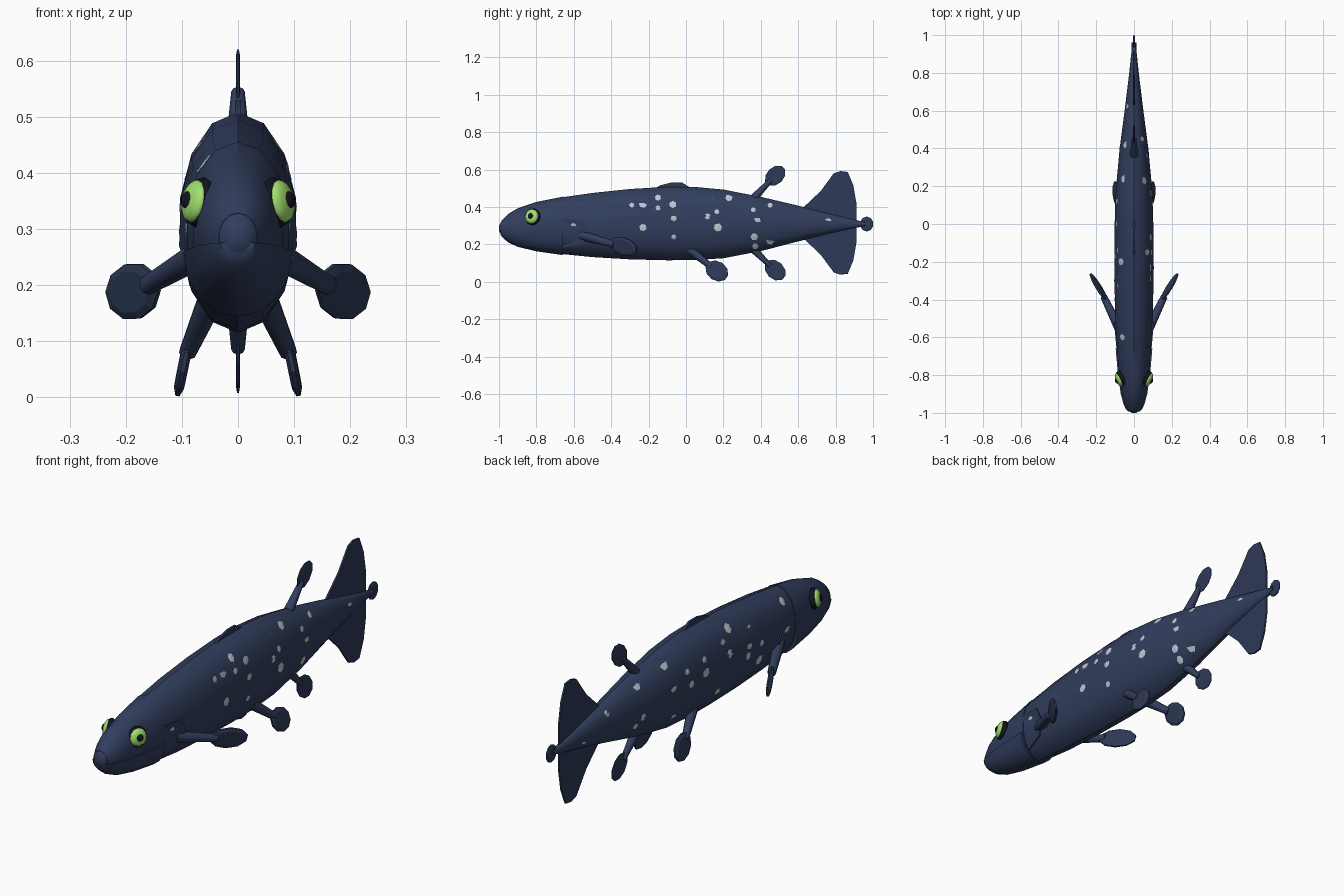
import bpy, bmesh, math
from mathutils import Vector, Matrix
from mathutils.bvhtree import BVHTree

if "Cube" in bpy.data.objects:
    bpy.data.objects.remove(bpy.data.objects["Cube"])


def mat(name, rgb):
    m = bpy.data.materials.new(name)
    m.diffuse_color = (*rgb, 1)
    m.use_nodes = True
    m.node_tree.nodes["Principled BSDF"].inputs["Base Color"].default_value = m.diffuse_color
    return m


SKIN = mat("skin", (0.031, 0.048, 0.11))
FIN = mat("fin", (0.027, 0.041, 0.095))
SPOT = mat("spot", (0.52, 0.57, 0.64))
IRIS = mat("iris", (0.36, 0.75, 0.16))
DARK = mat("dark", (0.006, 0.007, 0.012))


def make(name, bm, m, smooth=None):
    bmesh.ops.recalc_face_normals(bm, faces=bm.faces)
    me = bpy.data.meshes.new(name)
    bm.to_mesh(me)
    bm.free()
    me.materials.append(m)
    ob = bpy.data.objects.new(name, me)
    bpy.context.collection.objects.link(ob)
    if smooth:
        bpy.ops.object.select_all(action='DESELECT')
        ob.select_set(True)
        bpy.context.view_layer.objects.active = ob
        bpy.ops.object.shade_smooth_by_angle(angle=math.radians(smooth))
    return ob


# Body stations: y, top z, bottom z, half width
STATIONS = [(-1.0, .297, .272, .012), (-.985, .328, .245, .034), (-.95, .36, .215, .05),
            (-.9, .39, .192, .063), (-.8, .424, .168, .078), (-.66, .452, .148, .09),
            (-.5, .475, .132, .102), (-.3, .496, .12, .106), (-.1, .508, .115, .106),
            (.05, .507, .116, .104), (.2, .493, .126, .097), (.4, .454, .164, .078),
            (.6, .407, .216, .051), (.8, .357, .265, .026), (.95, .32, .297, .01)]


def station(y):
    for a, b in zip(STATIONS, STATIONS[1:]):
        if a[0] <= y <= b[0]:
            t = (y - a[0]) / (b[0] - a[0])
            return [p + (q - p) * t for p, q in zip(a, b)]
    return STATIONS[-1]


def loft(rings):
    bm = bmesh.new()
    loops = [[bm.verts.new(p) for p in r] for r in rings]
    n = len(loops[0])
    for a, b in zip(loops, loops[1:]):
        for i in range(n):
            bm.faces.new((a[i], a[(i + 1) % n], b[(i + 1) % n], b[i]))
    bm.faces.new(loops[0])
    bm.faces.new(loops[-1])
    return bm


def body_ring(y, grow=0.0, n=14):
    _, top, bot, w = station(y)
    c, h = (top + bot) / 2, (top - bot) / 2 + grow
    return [((w + grow) * math.sin(k * math.tau / n), y, c + h * math.cos(k * math.tau / n))
            for k in range(n)]


# Trunk and head shell
trunk_bm = loft([body_ring(s[0]) for s in STATIONS])
tree = BVHTree.FromBMesh(trunk_bm)
make("trunk", trunk_bm, SKIN, 40)
make("head", loft([body_ring(y, g) for y, g in
                   ((-.985, .001), (-.95, .003), (-.9, .003), (-.8, .003), (-.655, .003))]), SKIN, 40)


# Lower jaw: bottom half of the head, slightly wider to leave a lip line
def jaw_ring(y):
    _, top, bot, w = station(y)
    lip = .276 - .018 * (y + 1) / .35
    ring = []
    for k in range(9):
        a = math.pi * k / 8
        ring.append(((w + .007) * math.cos(a), y, lip - (lip - bot + .005) * math.sin(a)))
    return ring


make("lower_jaw", loft([jaw_ring(y) for y in (-.992, -.98, -.95, -.9, -.8, -.66)]), SKIN, 40)


def oriented(center, u, v):
    u = Vector(u).normalized()
    n = u.cross(Vector(v)).normalized()
    v = n.cross(u)
    return Matrix.Translation(center) @ Matrix((u, v, n)).transposed().to_4x4()


def disc(name, center, u, v, ru, rv, thick, m, n=10):
    # Flat paddle whose rim is thinner than its middle
    bm = bmesh.new()
    rings = []
    for k in range(n):
        a = math.tau * (k + .5) / n
        rings.append((ru * math.cos(a), rv * math.sin(a)))
    cap = [[bm.verts.new((x * s, y * s, z)) for x, y in rings]
           for s, z in ((.75, thick / 2), (1, thick / 5), (1, -thick / 5), (.75, -thick / 2))]
    for a, b in zip(cap, cap[1:]):
        for i in range(n):
            bm.faces.new((a[i], a[(i + 1) % n], b[(i + 1) % n], b[i]))
    bm.faces.new(cap[0])
    bm.faces.new(cap[-1])
    bm.transform(oriented(center, u, v))
    return make(name, bm, m)


def stalk(name, a, b, r1, r2):
    a, b = Vector(a), Vector(b)
    bm = bmesh.new()
    bmesh.ops.create_cone(bm, cap_ends=True, segments=8, radius1=r1, radius2=r2, depth=(b - a).length)
    bm.transform(Matrix.Translation((a + b) / 2) @ (b - a).to_track_quat('Z', 'Y').to_matrix().to_4x4())
    return make(name, bm, SKIN, 50)


def plate(name, outline, thick):
    bm = bmesh.new()
    lo, hi = ([bm.verts.new((s * thick / 2, y, z)) for y, z in outline] for s in (-1, 1))
    for i in range(len(lo)):
        j = (i + 1) % len(lo)
        bm.faces.new((lo[i], lo[j], hi[j], hi[i]))
    bm.faces.new(lo)
    bm.faces.new(hi)
    return make(name, bm, FIN)


# Paired fins, gill covers and eyes
for side, s in (("right", 1), ("left", -1)):
    stalk(f"pectoral_stalk_{side}", (s * .075, -.56, .25), (s * .16, -.385, .2), .026, .018)
    disc(f"pectoral_fin_{side}", (s * .187, -.335, .189), (s * .5, .83, -.18), (s * .25, 0, 1),
         .088, .05, .018, FIN)
    stalk(f"pelvic_stalk_{side}", (s * .05, .02, .172), (s * .09, .135, .08), .024, .016)
    disc(f"pelvic_fin_{side}", (s * .097, .165, .058), (s * .12, .8, -.55), (s * -.15, .55, .8),
         .066, .052, .018, FIN)

    gill = bmesh.new()
    outline = [(-.66, .34), (-.55, .33), (-.52, .27), (-.55, .2), (-.66, .18)]
    verts = []
    for off in (.007, -.006):
        row = []
        for y, z in outline:
            p, nrm, _, _ = tree.ray_cast(Vector((s, y, z)), Vector((-s, 0, 0)))
            row.append(gill.verts.new(p + Vector((s * off, 0, 0))))
        verts.append(row)
        gill.faces.new(row)
    for i in range(5):
        j = (i + 1) % 5
        gill.faces.new((verts[0][i], verts[0][j], verts[1][j], verts[1][i]))
    make(f"gill_cover_{side}", gill, SKIN)

    look = Vector((s * .88, -.42, .18)).normalized()
    side_axis = Vector((0, 0, 1)).cross(look)
    base = Vector((s * .071, -.822, .348))
    for part, d, r, t, m in (("rim", -.004, .046, .03, DARK), ("iris", .008, .039, .022, IRIS),
                             ("pupil", .022, .016, .012, DARK)):
        bm = bmesh.new()
        bmesh.ops.create_uvsphere(bm, u_segments=12, v_segments=8, radius=1)
        bmesh.ops.scale(bm, vec=(r, r, t * .8), verts=bm.verts)
        bm.transform(oriented(base + look * d, side_axis, look.cross(side_axis)))
        make(f"eye_{part}_{side}", bm, m, 50)

# Midline fins
stalk("second_dorsal_stalk", (0, .365, .45), (0, .455, .545), .022, .012)
disc("second_dorsal_fin", (0, .477, .567), (0, .72, .7), (0, -.7, .72), .064, .046, .008, FIN)
stalk("anal_stalk", (0, .355, .18), (0, .45, .085), .022, .012)
disc("anal_fin", (0, .477, .062), (0, .72, -.7), (0, .7, .72), .064, .048, .008, FIN)
plate("first_dorsal_fin", [(-.18, .49), (-.14, .515), (-.08, .53), (-.02, .53), (.02, .505), (0, .48)], .01)

# Tail fan and small end lobe
half = [(.63, .085), (.72, .17), (.79, .265), (.825, .277), (.865, .272), (.895, .2), (.912, .1)]
plate("tail_fan", [(y, .315 + h) for y, h in half] + [(y, .315 - h) for y, h in reversed(half)], .008)
stalk("tail_tip_stalk", (0, .88, .309), (0, .96, .309), .014, .012)
disc("tail_tip_lobe", (0, .966, .309), (0, 1, 0), (0, 0, 1), .036, .04, .012, FIN)

# Pale spots draped on both flanks (y, z)
RIGHT = [(-.74, .415), (-.6, .395), (-.6, .315), (-.77, .213), (-.29, .41), (-.23, .417), (-.23, .29),
         (-.15, .45), (-.15, .395), (-.16, .19), (-.07, .413), (-.065, .34), (-.065, .24), (-.075, .19),
         (.145, .43), (.115, .35), (.165, .375), (.17, .29), (.23, .45), (.375, .44), (.36, .385),
         (.385, .34), (.365, .24), (.37, .19), (.45, .41), (.45, .22), (.76, .33)]
LEFT = [(.62, .367), (.77, .28), (.42, .42), (.41, .28), (.45, .25), (.24, .45), (.22, .345), (.1, .318),
        (.12, .38), (-.14, .425), (-.2, .45), (-.33, .42), (0, .39), (0, .335), (-.31, .34), (-.3, .295),
        (-.4, .315), (-.39, .24), (-.17, .354), (-.6, .417), (-.72, .4), (-.59, .31), (-.1, .2), (.2, .2)]
for name, s, pts in (("right", 1, RIGHT), ("left", -1, LEFT)):
    bm = bmesh.new()
    for i, (y, z) in enumerate(pts):
        r = .014 + .003 * (i * 7 % 4)
        lift = .011 if y < -.53 else .003
        ring = []
        for k in range(6):
            a = math.tau * k / 6 + i
            hit, nrm, _, _ = tree.ray_cast(Vector((s, y + r * math.cos(a), z + r * math.sin(a))),
                                           Vector((-s, 0, 0)))
            if hit:
                out = nrm if nrm.x * s > 0 else -nrm
                ring.append(bm.verts.new(hit + out * lift))
        if len(ring) > 2:
            c = bm.verts.new(sum((v.co for v in ring), Vector()) / len(ring) + Vector((s * .002, 0, 0)))
            for k in range(len(ring)):
                bm.faces.new((ring[k], ring[(k + 1) % len(ring)], c))
    make(f"spots_{name}", bm, SPOT)
